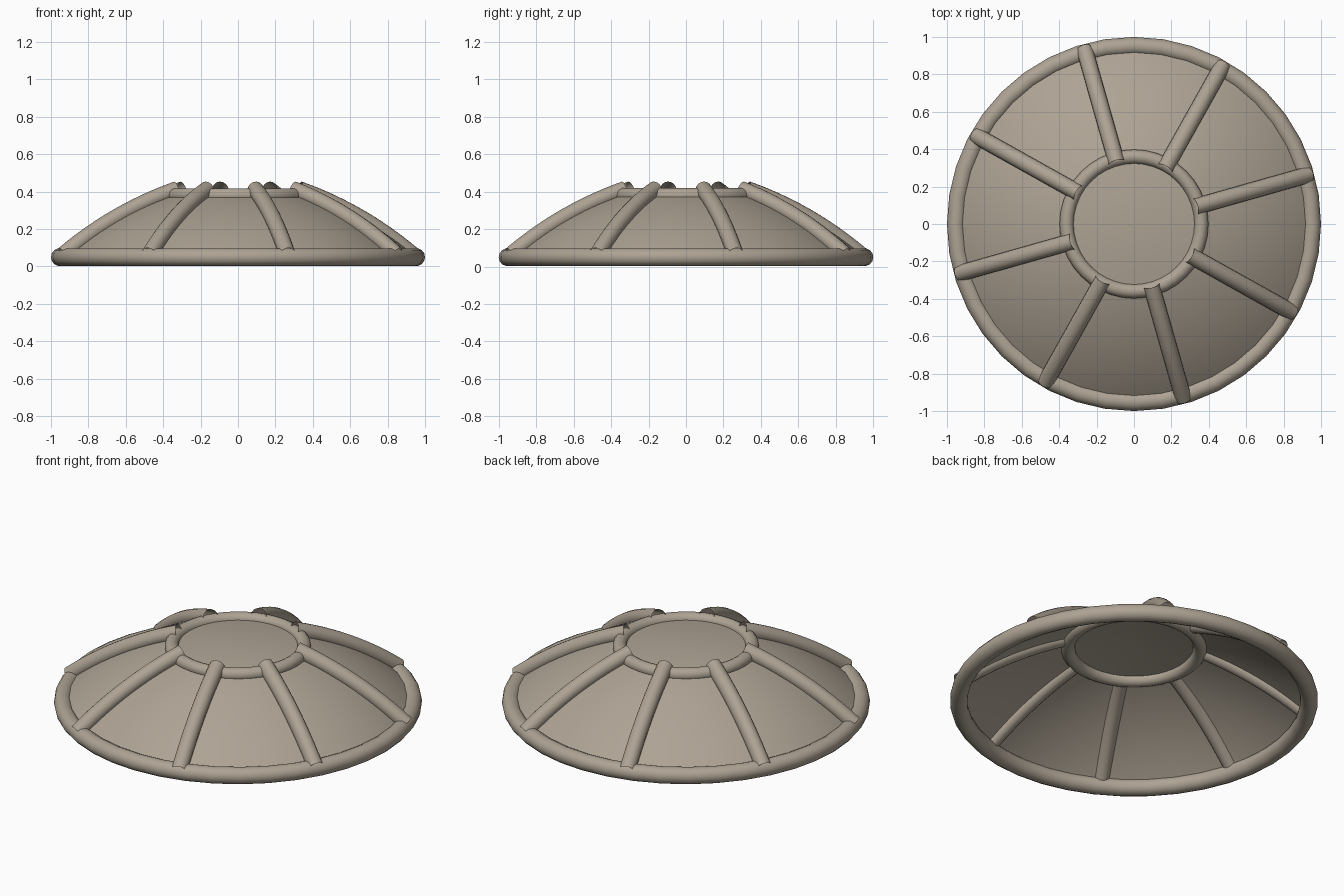
import bpy, math

if "Cube" in bpy.data.objects:
    bpy.data.objects.remove(bpy.data.objects["Cube"])

SEG = 40          # segments around the dome
RIBS = 8
RIB_OFFSET = math.radians(15.8)

# Warm stone brown for every part
BROWN = bpy.data.materials.new("warm_brown")
BROWN.diffuse_color = (0.42, 0.365, 0.295, 1)
BROWN.use_nodes = True
BROWN.node_tree.nodes["Principled BSDF"].inputs["Base Color"].default_value = BROWN.diffuse_color


def make_object(name, verts, faces):
    mesh = bpy.data.meshes.new(name)
    mesh.from_pydata(verts, [], faces)
    mesh.update()
    mesh.materials.append(BROWN)
    obj = bpy.data.objects.new(name, mesh)
    bpy.context.collection.objects.link(obj)
    for p in mesh.polygons:
        p.use_smooth = True
    return obj


def ring(name, major, minor, z):
    bpy.ops.mesh.primitive_torus_add(major_radius=major, minor_radius=minor,
                                     major_segments=SEG, minor_segments=14,
                                     location=(0, 0, z))
    obj = bpy.context.object
    obj.name = name
    obj.data.materials.append(BROWN)
    bpy.ops.object.shade_smooth()
    return obj


def arc(a, b, sag, n):
    """Bowed line from a to b in the (radius, height) plane, with unit normals."""
    dx, dz = b[0] - a[0], b[1] - a[1]
    length = math.hypot(dx, dz)
    ux, uz = dx / length, dz / length
    nx, nz = -uz, ux
    if nz < 0:
        nx, nz = -nx, -nz
    out = []
    for i in range(n + 1):
        t = i / n
        h = 4 * sag * t * (1 - t)
        slope = 4 * sag * (1 - 2 * t) / length
        mx, mz = nx - slope * ux, nz - slope * uz
        m = math.hypot(mx, mz)
        out.append((a[0] + dx * t + nx * h, a[1] + dz * t + nz * h, mx / m, mz / m))
    return out


def revolve(name, profile, apex=None):
    verts, faces = [], []
    for r, z in profile:
        for j in range(SEG):
            a = 2 * math.pi * j / SEG
            verts.append((r * math.cos(a), r * math.sin(a), z))
    for i in range(len(profile) - 1):
        for j in range(SEG):
            k = (j + 1) % SEG
            faces.append((i * SEG + j, i * SEG + k, (i + 1) * SEG + k, (i + 1) * SEG + j))
    if apex is not None:
        verts.append((0, 0, apex))
        base = (len(profile) - 1) * SEG
        for j in range(SEG):
            faces.append((base + j, base + (j + 1) % SEG, len(verts) - 1))
    return make_object(name, verts, faces)


def rib(name, angle, radius=0.044, sides=16):
    path = arc((0.968, 0.065), (0.34, 0.412), 0.032, 12)
    c, s = math.cos(angle), math.sin(angle)
    verts, faces = [], []
    for r, z, nr, nz in path:
        for j in range(sides):
            a = 2 * math.pi * j / sides
            up, side = radius * math.cos(a), radius * math.sin(a)
            rr = r + nr * up
            verts.append((rr * c - side * s, rr * s + side * c, z + nz * up))
    for i in range(len(path) - 1):
        for j in range(sides):
            k = (j + 1) % sides
            faces.append((i * sides + j, (i + 1) * sides + j,
                          (i + 1) * sides + k, i * sides + k))
    return make_object(name, verts, faces)


# Curved shell between the two rings
revolve("dome_shell", [(p[0], p[1]) for p in arc((0.955, 0.05), (0.36, 0.382), 0.034, 12)])

# Shallow centre cap inside the top ring
revolve("centre_cap", [(0.36, 0.382), (0.27, 0.394), (0.18, 0.403), (0.09, 0.409)], 0.411)

# Outer rim and top ring
ring("outer_rim", 0.952, 0.048, 0.05)
ring("top_ring", 0.36, 0.038, 0.381)

# Radial open tube ribs
for i in range(RIBS):
    rib(f"rib_{i + 1}", RIB_OFFSET + i * 2 * math.pi / RIBS)
